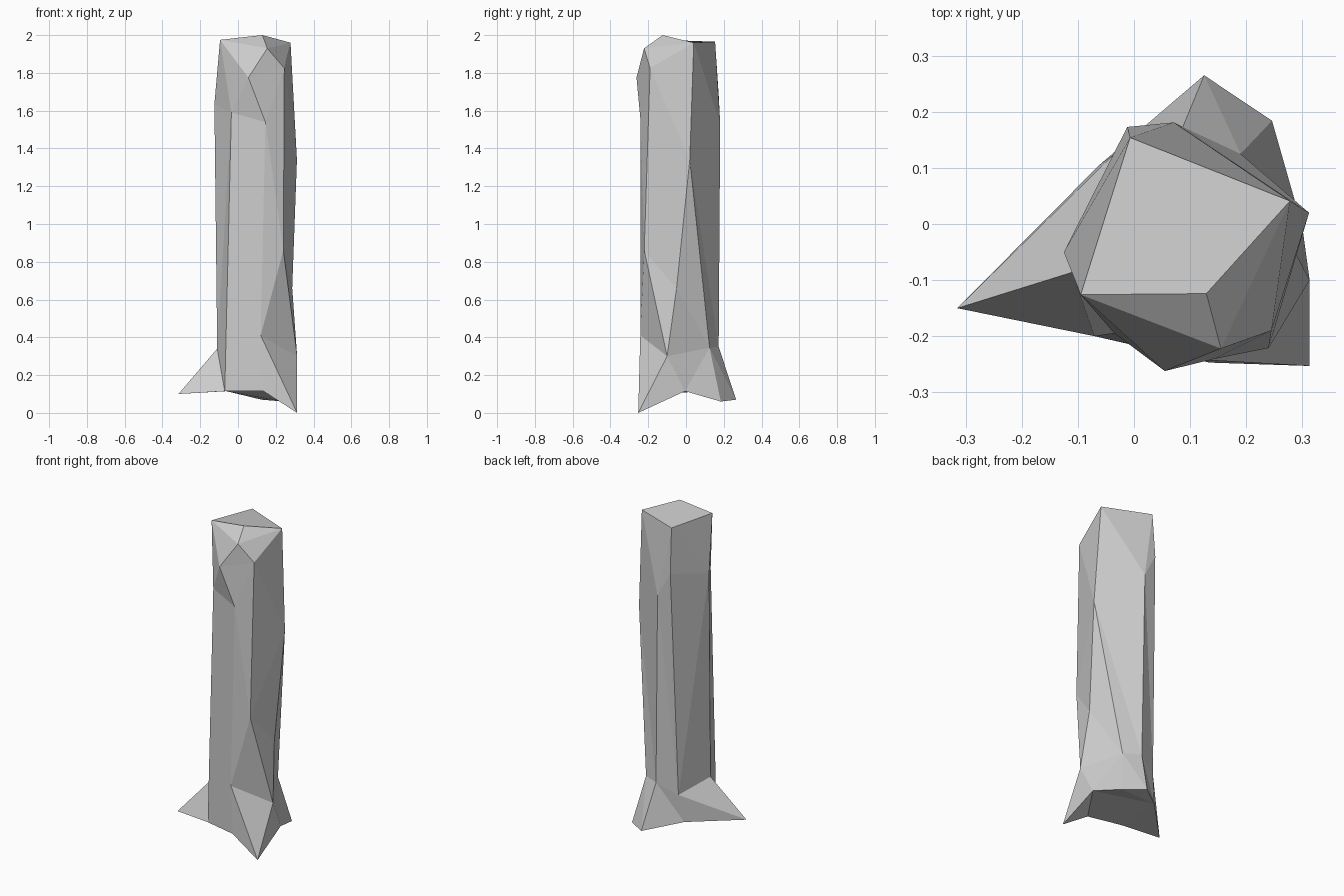
import bpy, bmesh
from mathutils import Vector

if "Cube" in bpy.data.objects:
    bpy.data.objects.remove(bpy.data.objects["Cube"])

# Top rim corners
top_back, top_right = (-.007, .154, 1.965), (.278, .041, 1.96)
top_front, top_left = (.129, -.124, 2.0), (-.095, -.126, 1.975)

# Bottom corners: three pointed roots and the points between them
root_left, root_front = (-.315, -.15, .10), (.313, -.253, 0)
root_back, root_back2 = (.125, .265, .07), (.246, .184, .06)
foot_left, foot_front = (-.07, -.20, .115), (.135, -.247, .115)
foot_right, foot_back = (.30, -.005, .115), (-.062, .105, .115)

# Bark ridges running down the trunk
notch = (.155, -.222, 1.93)
shoulder = (.312, .02, 1.34)
left = [top_left, (-.125, -.05, 1.635), (-.11, -.086, .34)]
front_left = [top_left, (-.035, -.195, 1.59)]
front = [top_front, notch, (.055, -.262, 1.775), (.145, -.24, 1.54), (.12, -.242, .41)]
knee = (.313, -.10, .30)
front_right = [top_front, notch, (.245, -.19, 1.825), (.24, -.221, .86), knee]
right = [top_right, shoulder, (.287, -.05, .66), knee]
back_right = [top_right, shoulder, (.19, .125, .345)]
back = [top_back, (.071, .181, 1.53), (.087, .173, .35)]
back_left = [top_back, (-.012, .173, 1.685), (-.035, .125, .285)]

# Each ridge ends at a root or foot; ridges with two ends make a root flank
ridges = [left + [root_left], front_left + [foot_left], front + [foot_front],
          front + [root_front], front_right + [root_front], right + [foot_right],
          back_right + [root_back2], back + [root_back],
          back_left + [foot_back], back_left + [root_left]]

bm = bmesh.new()
verts = {}


def face(*points):
    unique = list(dict.fromkeys(points))
    if len(unique) < 3:
        return
    for p in unique:
        if p not in verts:
            verts[p] = bm.verts.new(p)
    vs = [verts[p] for p in unique]
    if not bm.faces.get(vs):
        bm.faces.new(vs)


def stitch(a, b):
    """Triangulate between two ridges, always taking the shorter diagonal."""
    i = j = 0
    while i < len(a) - 1 or j < len(b) - 1:
        da = (Vector(a[i + 1]) - Vector(b[j])).length if i < len(a) - 1 else 99
        db = (Vector(b[j + 1]) - Vector(a[i])).length if j < len(b) - 1 else 99
        if da < db:
            face(a[i], b[j], a[i + 1])
            i += 1
        else:
            face(a[i], b[j], b[j + 1])
            j += 1


for k in range(len(ridges)):
    stitch(ridges[k], ridges[(k + 1) % len(ridges)])

# Top cap and underside
face(top_left, top_front, top_right, top_back)
face(foot_back, foot_left, foot_front, foot_right)
face(root_left, foot_left, foot_back)
face(foot_front, root_front, foot_right)
face(foot_right, root_back2, foot_back)
face(root_back2, root_back, foot_back)

bmesh.ops.recalc_face_normals(bm, faces=bm.faces[:])
mesh = bpy.data.meshes.new("trunk")
bm.to_mesh(mesh)
bm.free()
bpy.context.collection.objects.link(bpy.data.objects.new("trunk", mesh))
